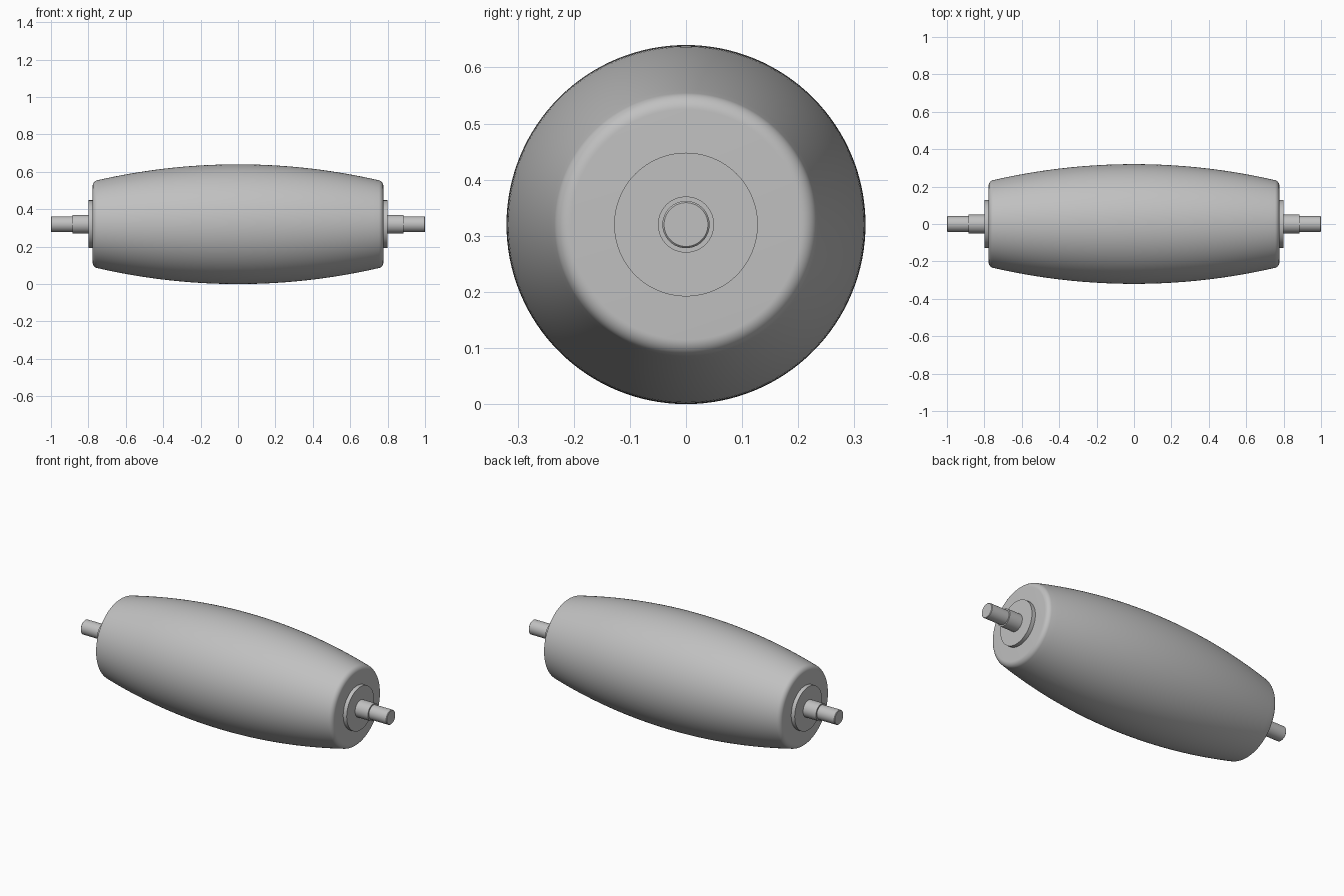
import bpy, bmesh, math

cube = bpy.data.objects.get("Cube")
if cube:
    bpy.data.objects.remove(cube, do_unlink=True)

AXIS_Z = 0.32
SEGMENTS = 128

grey = bpy.data.materials.new("light grey")
grey.use_nodes = True
colour = (0.53, 0.53, 0.53, 1)
grey.diffuse_color = colour
grey.node_tree.nodes["Principled BSDF"].inputs["Base Color"].default_value = colour


def lathe(name, profile):
    """Spin (x, radius) points around the roller axis."""
    bm = bmesh.new()
    verts = [bm.verts.new((x, 0, r)) for x, r in profile]
    edges = [bm.edges.new(pair) for pair in zip(verts, verts[1:])]
    bmesh.ops.spin(bm, geom=verts + edges, cent=(0, 0, 0), axis=(1, 0, 0),
                   angle=math.tau, steps=SEGMENTS, use_duplicate=False)
    bmesh.ops.remove_doubles(bm, verts=bm.verts, dist=1e-5)
    bmesh.ops.recalc_face_normals(bm, faces=bm.faces)
    mesh = bpy.data.meshes.new(name)
    bm.to_mesh(mesh)
    bm.free()
    mesh.materials.append(grey)
    obj = bpy.data.objects.new(name, mesh)
    obj.location.z = AXIS_Z
    bpy.context.collection.objects.link(obj)
    bpy.ops.object.select_all(action="DESELECT")
    obj.select_set(True)
    bpy.context.view_layer.objects.active = obj
    bpy.ops.object.shade_smooth_by_angle(angle=math.radians(30))
    return obj


def mirrored(half):
    """Complete a profile that runs from the middle to the +x end."""
    return [(-x, r) for x, r in reversed(half)] + [p for p in half if p[0] > 0]


# Crowned barrel: shallow arc running tangent into a rounded end
crown, fillet, half_length, radius = 3.36, 0.03, 0.777, 0.32
fx = half_length - fillet
lean = math.asin(fx / (crown - fillet))
fr = (crown - fillet) * math.cos(lean) - (crown - radius)
half = []
for i in range(25):
    a = lean * i / 24
    half.append((crown * math.sin(a), crown * math.cos(a) - (crown - radius)))
for i in range(1, 11):
    a = lean + (math.pi / 2 - lean) * i / 10
    half.append((fx + fillet * math.sin(a), fr + fillet * math.cos(a)))
half.append((half_length, 0))
lathe("roller_barrel", mirrored(half))

# Bearing flanges, one at each end
for side, sign in (("left", 1), ("right", -1)):
    lathe(side + "_flange", [(sign * x, r) for x, r in
                             ((0.77, 0), (0.77, 0.128), (0.80, 0.128), (0.80, 0))])

# Stepped axle with lightly chamfered tips
lathe("axle", mirrored([(0, 0.05), (0.884, 0.05), (0.884, 0.042),
                        (0.997, 0.042), (1, 0.039), (1, 0)]))
